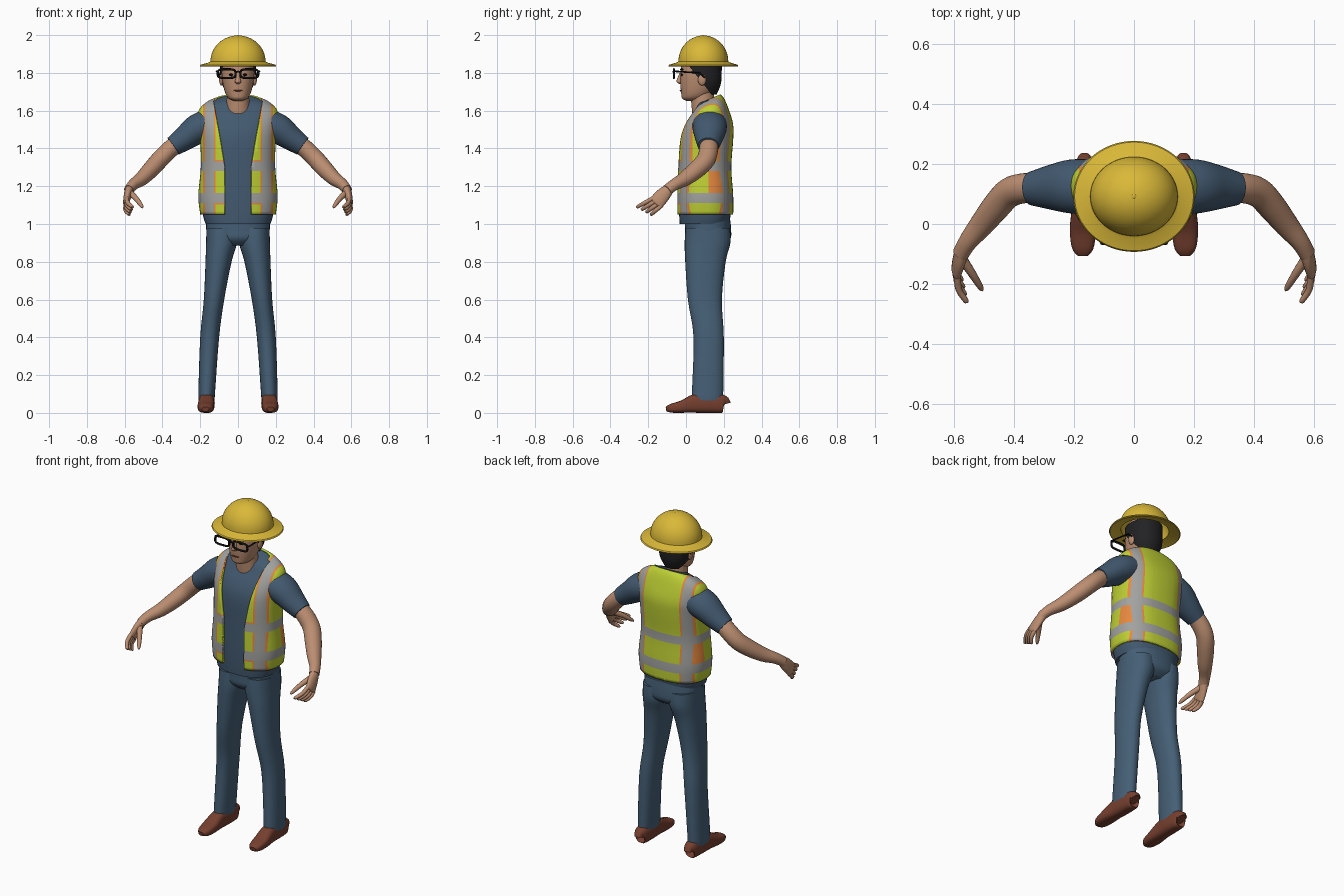
import bpy, bmesh, math
from mathutils import Vector, Matrix

default_cube = bpy.data.objects.get("Cube")
if default_cube:
    bpy.data.objects.remove(default_cube, do_unlink=True)


def material(name, red, green, blue):
    mat = bpy.data.materials.new(name)
    mat.use_nodes = True
    mat.diffuse_color = (red, green, blue, 1)
    shader = next(node for node in mat.node_tree.nodes if node.type == "BSDF_PRINCIPLED")
    shader.inputs["Base Color"].default_value = (red, green, blue, 1)
    return mat


YELLOW = material("hat yellow", 0.70, 0.48, 0.04)
SKIN = material("skin", 0.50, 0.27, 0.165)
SHIRT = material("shirt blue", 0.055, 0.10, 0.16)
TROUSER = material("trouser blue", 0.06, 0.115, 0.18)
LIME = material("vest lime", 0.52, 0.63, 0.035)
SILVER = material("reflective grey", 0.36, 0.36, 0.35)
ORANGE = material("trim orange", 0.80, 0.25, 0.05)
LEATHER = material("shoe brown", 0.18, 0.05, 0.028)
HAIR = material("hair", 0.016, 0.016, 0.018)
BLACK = material("glasses black", 0.005, 0.005, 0.005)


def add_object(name, bm, *mats):
    bmesh.ops.recalc_face_normals(bm, faces=bm.faces)
    mesh = bpy.data.meshes.new(name)
    bm.to_mesh(mesh)
    bm.free()
    for mat in mats:
        mesh.materials.append(mat)
    obj = bpy.data.objects.new(name, mesh)
    bpy.context.collection.objects.link(obj)
    return obj


def smooth_rows(rows, steps):
    """Catmull-Rom interpolation between rows of numbers."""
    result = []
    for i in range(len(rows) - 1):
        quad = (rows[max(i - 1, 0)], rows[i], rows[i + 1], rows[min(i + 2, len(rows) - 1)])
        for s in range(steps):
            t = s / steps
            result.append([b + t / 2 * (c - a + t * (2*a - 5*b + 4*c - d + t * (3*(b - c) + d - a)))
                           for a, b, c, d in zip(*quad)])
    return result + [list(rows[-1])]


def loft_mesh(rows, side=None, sides=32, steps=4, power=2, cap=True):
    """Skin rings of (x, y, z, radius a, radius b, tilt); level unless a side vector is given."""
    rows = smooth_rows([(*row, 0)[:6] for row in rows], steps)
    bm = bmesh.new()
    centres = [Vector(row[:3]) for row in rows]
    rings = []
    for i, (centre, row) in enumerate(zip(centres, rows)):
        a, b = Vector((1, 0, 0)), Vector((0, 1, row[5]))
        if side:
            axis = (centres[min(i + 1, len(rows) - 1)] - centres[max(i - 1, 0)]).normalized()
            a = Vector(side)
            a = (a - axis * a.dot(axis)).normalized()
            b = axis.cross(a)
        ring = []
        for j in range(sides):
            angle = math.tau * j / sides
            u, v = (math.copysign(abs(f(angle)) ** (2 / power), f(angle)) for f in (math.cos, math.sin))
            ring.append(bm.verts.new(centre + a * row[3] * u + b * row[4] * v))
        rings.append(ring)
    for low, high in zip(rings, rings[1:]):
        for j in range(sides):
            k = (j + 1) % sides
            bm.faces.new((low[j], low[k], high[k], high[j]))
    if cap:
        bm.faces.new(rings[0])
        bm.faces.new(rings[-1])
    return bm


def loft(name, rows, mat, **options):
    return add_object(name, loft_mesh(rows, **options), mat)


def mirrored_loft(name, rows, mat, side=None, **options):
    for prefix, sign in (("left", 1), ("right", -1)):
        flipped = [(sign * row[0], *row[1:]) for row in rows]
        vector = side and (sign * side[0], *side[1:])
        loft(f"{prefix}_{name}", flipped, mat, side=vector, **options)


def ellipsoid(name, centre, radii, mat):
    bm = bmesh.new()
    bmesh.ops.create_uvsphere(bm, u_segments=20, v_segments=12, radius=1,
                              matrix=Matrix.Translation(centre) @ Matrix.Diagonal((*radii, 1)))
    add_object(name, bm, mat)


def wire(name, points, thickness, mat, closed=False):
    curve = bpy.data.curves.new(name, "CURVE")
    curve.dimensions = "3D"
    curve.bevel_depth = thickness
    curve.bevel_resolution = 2
    curve.use_fill_caps = True
    spline = curve.splines.new("POLY")
    spline.points.add(len(points) - 1)
    for point, co in zip(spline.points, points):
        point.co = (*co, 1)
    spline.use_cyclic_u = closed
    curve.materials.append(mat)
    bpy.context.collection.objects.link(bpy.data.objects.new(name, curve))


def cut(bm, point, normal, clear=False):
    bmesh.ops.bisect_plane(bm, geom=bm.verts[:] + bm.edges[:] + bm.faces[:], dist=1e-6,
                           plane_co=point, plane_no=normal, clear_inner=clear)


# Trousers and shoes
loft("hips", [(0, .115, .885, .10, .08), (0, .117, .92, .155, .118),
              (0, .117, .97, .168, .122), (0, .113, 1.03, .168, .12)], TROUSER, power=2.3)
mirrored_loft("trouser_leg", [
    (.166, .113, .07, .042, .082), (.166, .114, .1, .044, .083), (.15, .12, .4, .05, .08),
    (.127, .1, .6, .054, .09), (.103, .103, .8, .069, .107), (.087, .114, .9, .082, .121),
    (.085, .115, .98, .082, .118)], TROUSER, power=2.2)
mirrored_loft("shoe", [
    (.165, .205, .045, .02, .03), (.165, .195, .048, .035, .048), (.165, .12, .053, .042, .053),
    (.167, .05, .05, .041, .05), (.17, -.02, .033, .044, .033), (.171, -.08, .024, .036, .023),
    (.172, -.105, .02, .018, .012)], LEATHER, side=(1, 0, 0), power=2.8)

# Shirt body and sleeves
TORSO = [(0, .1, 1.05, .2, .15, 0), (0, .1, 1.15, .21, .15, 0), (0, .097, 1.3, .197, .143, 0),
         (0, .105, 1.45, .2, .145, 0), (0, .117, 1.53, .209, .132, 0), (0, .125, 1.6, .208, .1, .1),
         (0, .122, 1.64, .168, .08, .3), (0, .118, 1.66, .115, .065, .4)]
INSET = .014
loft("shirt", [(0, .096, 1.0, .172, .13, 0)] +
     [(x, y, z, a - INSET, b - INSET, tilt) for x, y, z, a, b, tilt in TORSO], SHIRT, sides=48, power=2.4)
mirrored_loft("sleeve", [
    (.13, .125, 1.535, .09, .08), (.21, .125, 1.505, .09, .08), (.28, .122, 1.455, .074, .066),
    (.343, .118, 1.412, .056, .053)], SHIRT, side=(0, 1, 0))

# Safety vest: cut along the edges of the tape, then coloured by position
vest = loft_mesh(TORSO, sides=64, power=2.4, cap=False)
TAPE, TRIM = (.127, .175), (.118, .184)
BANDS = ((1.11, 1.165), (1.28, 1.33))
PANEL = (.12, .19)
TRIM_WIDTH, OPENING, LAPEL_BASE, LAPEL_SLOPE = .008, .07, 1.3, .17
for sign in (1, -1):
    for x in (*TAPE, *TRIM, OPENING):
        cut(vest, (sign * x, 0, 0), (1, 0, 0))
    cut(vest, (sign * OPENING, 0, LAPEL_BASE), (sign, 0, -LAPEL_SLOPE))
for z in (*BANDS[0], *BANDS[1], BANDS[0][0] - TRIM_WIDTH, BANDS[1][1] + TRIM_WIDTH, LAPEL_BASE):
    cut(vest, (0, 0, z), (0, 0, 1))
for y in PANEL:
    cut(vest, (0, y, 0), (0, 1, 0))


def vest_colour(c):
    x = abs(c.x)
    if TAPE[0] < x < TAPE[1] or any(low < c.z < high for low, high in BANDS):
        return 1
    if TRIM[0] < x < TRIM[1]:
        return 2
    if x > TRIM[1] and PANEL[0] < c.y < PANEL[1] and BANDS[0][1] < c.z < BANDS[1][0]:
        return 2
    near_band = BANDS[0][0] - TRIM_WIDTH < c.z < BANDS[1][1] + TRIM_WIDTH
    if c.y < PANEL[0] and x < TRIM[0] and near_band and not BANDS[0][0] < c.z < BANDS[1][1]:
        return 2
    return 0


opening = []
for face in vest.faces:
    centre = face.calc_center_median()
    face.material_index = vest_colour(centre)
    if centre.y < PANEL[0] and abs(centre.x) < OPENING + max(0, centre.z - LAPEL_BASE) * LAPEL_SLOPE:
        opening.append(face)
bmesh.ops.delete(vest, geom=opening, context="FACES")
vest_object = add_object("safety_vest", vest, LIME, SILVER, ORANGE)
solid = vest_object.modifiers.new("thickness", "SOLIDIFY")
solid.thickness = .012
solid.offset = -1

# Arms and hands
mirrored_loft("arm", [
    (.3, .12, 1.44, .047, .045), (.36, .12, 1.395, .05, .047), (.415, .105, 1.34, .05, .047),
    (.46, .058, 1.29, .048, .045), (.51, -.005, 1.24, .041, .038), (.553, -.058, 1.21, .032, .03),
    (.578, -.1, 1.18, .03, .026)], SKIN, side=(0, 1, 0), sides=24)
ACROSS = Vector((-.1, -.75, .65))
KNUCKLES = Vector((.592, -.155, 1.115))
mirrored_loft("palm", [
    (.572, -.085, 1.19, .026, .024), (.583, -.12, 1.155, .038, .021), (*KNUCKLES, .04, .016),
    (.592, -.162, 1.107, .034, .008)], SKIN, side=ACROSS, sides=20)
INDEX_TIP, LITTLE_TIP = Vector((.558, -.262, 1.088)), Vector((.575, -.188, 1.048))
for i, finger in enumerate(("index", "middle", "ring", "little")):
    base = KNUCKLES + ACROSS * (.03 - .02 * i)
    tip = INDEX_TIP.lerp(LITTLE_TIP, i / 3)
    middle = base.lerp(tip, .5) + Vector((.01, 0, 0))
    mirrored_loft(finger + "_finger", [(*base, .012, .012), (*middle, .011, .011),
                  (*base.lerp(tip, .93), .009, .009), (*tip, .003, .003)], SKIN, side=ACROSS, sides=12)
mirrored_loft("thumb", [(.577, -.11, 1.17, .017, .017), (.54, -.165, 1.135, .014, .014),
              (.512, -.21, 1.098, .01, .01), (.505, -.222, 1.085, .003, .003)], SKIN, side=(0, 1, 0), sides=12)

# Head, neck and face
loft("neck", [(0, .1, 1.58, .07, .066), (0, .09, 1.64, .061, .062), (0, .085, 1.71, .058, .06)], SKIN)
loft("head", [
    (0, .03, 1.652, .022, .028), (0, .04, 1.664, .048, .06), (0, .055, 1.69, .066, .08),
    (0, .07, 1.74, .08, .1), (0, .078, 1.8, .087, .108), (0, .08, 1.89, .08, .1)], SKIN, power=2.2)
loft("nose", [(0, -.026, 1.8, .008, .008), (0, -.034, 1.77, .012, .012),
              (0, -.036, 1.752, .017, .014), (0, -.03, 1.742, .008, .006)], SKIN, sides=16)
ellipsoid("mouth", (0, -.027, 1.706), (.024, .007, .004), LEATHER)
for prefix, sign in (("left", 1), ("right", -1)):
    ellipsoid(prefix + "_ear", (sign * .088, .085, 1.765), (.012, .022, .032), SKIN)
    ellipsoid(prefix + "_eye", (sign * .036, -.022, 1.79), (.013, .008, .006), BLACK)
    ellipsoid(prefix + "_eyebrow", (sign * .038, -.022, 1.818), (.024, .01, .005), HAIR)

# Hair, trimmed along a sloping hairline
hair = loft_mesh([(0, .1, 1.685, .055, .062), (0, .088, 1.74, .086, .096),
                  (0, .082, 1.8, .095, .107), (0, .082, 1.87, .093, .107)], power=2.2)
cut(hair, (0, .08, 1.755), (0, 1, .8), clear=True)
add_object("hair", hair, HAIR)

# Glasses
for prefix, sign in (("left", 1), ("right", -1)):
    rim = []
    for i in range(32):
        u, v = (math.copysign(abs(f(math.tau * i / 32)) ** .55, f(math.tau * i / 32)) for f in (math.cos, math.sin))
        rim.append((sign * (.06 + .047 * u), -.064, 1.796 + .023 * v))
    wire(prefix + "_glasses_rim", rim, .006, BLACK, closed=True)
    wire(prefix + "_glasses_temple", [(sign * .106, -.064, 1.808), (sign * .114, -.055, 1.808),
         (sign * .102, .07, 1.8), (sign * .097, .1, 1.775)], .0045, BLACK)
wire("glasses_bridge", [(-.015, -.064, 1.803), (0, -.067, 1.807), (.015, -.064, 1.803)], .005, BLACK)

# Hard hat: inner shell, brim and outer dome in one turned profile
HAT_Y = .092


def dome(width, depth, base, height):
    angles = [math.radians(88) * i / 14 for i in range(15)]
    return [(0, HAT_Y, base + height * math.sin(t), width * math.cos(t), depth * math.cos(t)) for t in angles]


loft("hard_hat", dome(.136, .123, 1.848, .138)[::-1] +
     [(0, HAT_Y, 1.846, .15, .136), (0, HAT_Y, 1.833, .197, .18), (0, HAT_Y, 1.836, .202, .185),
      (0, HAT_Y, 1.843, .198, .181), (0, HAT_Y, 1.855, .155, .141)] +
     dome(.146, .132, 1.86, .138), YELLOW, sides=64, steps=1)
ellipsoid("hat_button", (0, HAT_Y, 1.996), (.008, .008, .004), YELLOW)

# Smooth shading with sharp edges kept
bpy.ops.object.select_all(action="DESELECT")
for obj in bpy.context.collection.objects:
    if obj.type == "MESH":
        obj.select_set(True)
        bpy.context.view_layer.objects.active = obj
bpy.ops.object.shade_smooth_by_angle(angle=math.radians(40))
